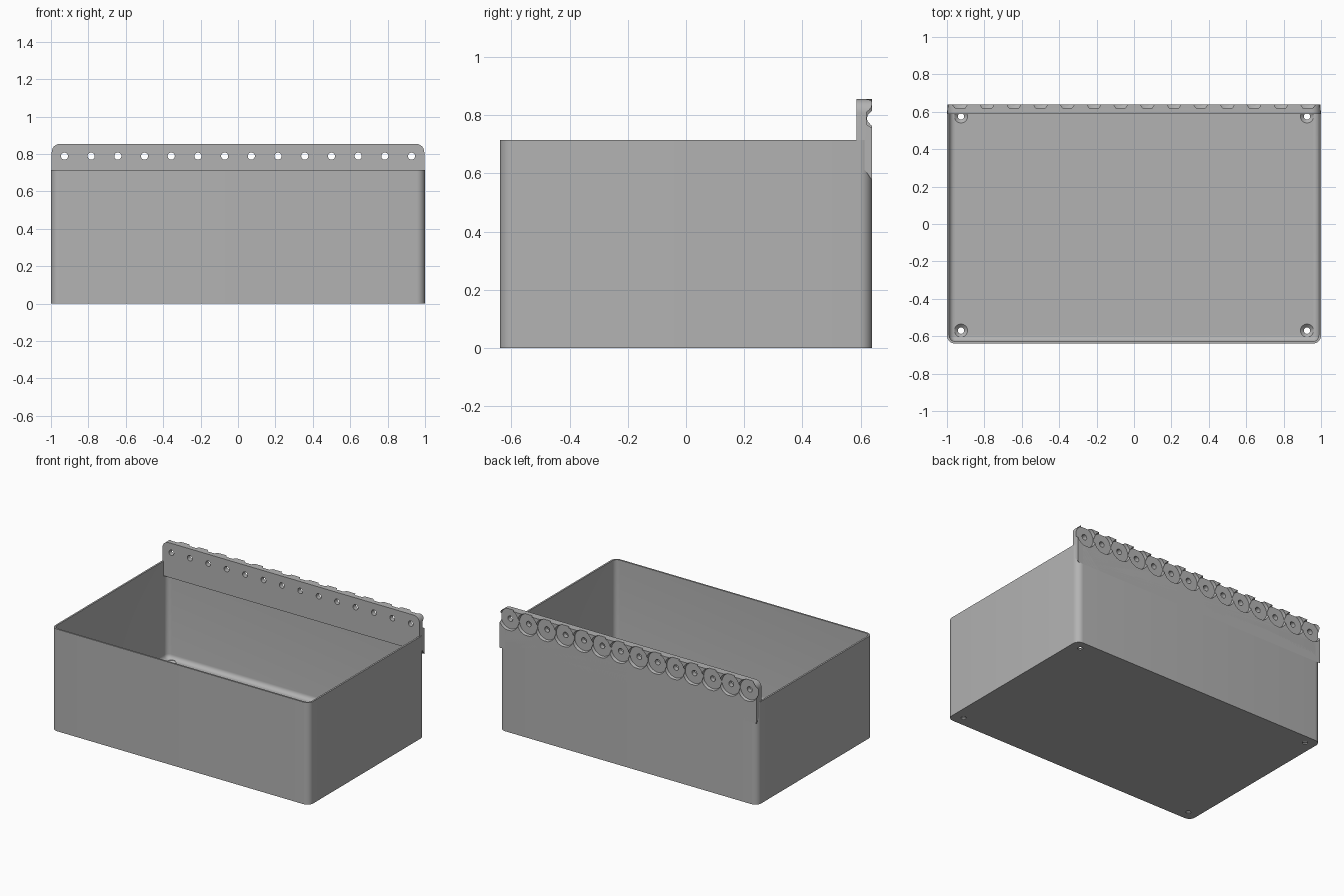
import bpy, bmesh, math
from mathutils import Matrix

if "Cube" in bpy.data.objects:
    bpy.data.objects.remove(bpy.data.objects["Cube"], do_unlink=True)

HX, HY, HEIGHT = 1.0, 0.64, 0.715
CORNER, WALL, FLOOR, FILLET = 0.045, 0.012, 0.025, 0.03

grey = bpy.data.materials.new("grey_plastic")
grey.use_nodes = True
colour = (0.45, 0.45, 0.45, 1)
grey.diffuse_color = colour
grey.node_tree.nodes["Principled BSDF"].inputs["Base Color"].default_value = colour


def make(name, bm):
    bmesh.ops.recalc_face_normals(bm, faces=bm.faces)
    mesh = bpy.data.meshes.new(name)
    bm.to_mesh(mesh)
    bm.free()
    mesh.materials.append(grey)
    obj = bpy.data.objects.new(name, mesh)
    bpy.context.collection.objects.link(obj)
    return obj


def loft(bm, rings):
    """Join rings of points with quads and cap both ends."""
    rows = [[bm.verts.new(p) for p in ring] for ring in rings]
    n = len(rows[0])
    for a, b in zip(rows, rows[1:]):
        for i in range(n):
            j = (i + 1) % n
            bm.faces.new((a[i], a[j], b[j], b[i]))
    bm.faces.new(rows[0])
    bm.faces.new(rows[-1])


def rounded_ring(inset, z, steps=8):
    """Rounded rectangle of the bin outline, moved inward."""
    r = CORNER - inset
    points = []
    for k, (sx, sy) in enumerate(((1, 1), (-1, 1), (-1, -1), (1, -1))):
        for s in range(steps + 1):
            a = math.pi / 2 * (k + s / steps)
            points.append((sx * (HX - CORNER) + r * math.cos(a),
                           sy * (HY - CORNER) + r * math.sin(a), z))
    return points


def drill(obj, profile, matrix):
    """Subtract a turned shape given as (radius, height) pairs."""
    bm = bmesh.new()
    n = 40
    loft(bm, [[(r * math.cos(math.tau * i / n), r * math.sin(math.tau * i / n), h)
               for i in range(n)] for r, h in profile])
    bm.transform(matrix)
    cutter = make("cutter", bm)
    cutter.hide_render = True
    mod = obj.modifiers.new("drill", "BOOLEAN")
    mod.operation, mod.solver, mod.object = "DIFFERENCE", "EXACT", cutter
    graph = bpy.context.evaluated_depsgraph_get()
    mesh = bpy.data.meshes.new_from_object(obj.evaluated_get(graph))
    obj.modifiers.clear()
    obj.data = mesh
    bpy.data.objects.remove(cutter, do_unlink=True)


# Open bin with rounded corners and a filleted floor
rings = [rounded_ring(0, 0), rounded_ring(0, HEIGHT), rounded_ring(WALL, HEIGHT)]
for s in range(7):
    a = math.pi / 2 * s / 6
    rings.append(rounded_ring(WALL + FILLET * (1 - math.cos(a)),
                              FLOOR + FILLET * (1 - math.sin(a))))
bm = bmesh.new()
loft(bm, rings)
bin_body = make("bin_body", bm)

# Countersunk screw holes in the floor
screw = [(0.017, -0.02), (0.017, 0.008), (0.035, FLOOR), (0.035, 0.06)]
for x in (-0.925, 0.925):
    for y in (-0.57, 0.575):
        drill(bin_body, screw, Matrix.Translation((x, y, 0)))

# Mounting rail along the back, with a sloped underside and rounded top ends
TOP, END = 0.855, 0.996
section = [(0.587, 0.612), (0.587, TOP), (HY, TOP), (HY, 0.575), (0.615, 0.612)]
bm = bmesh.new()
loft(bm, [[(x, y, z) for y, z in section] for x in (-END, END)])
ends = [e for e in bm.edges
        if all(v.co.z > TOP - 0.001 for v in e.verts)
        and abs(e.verts[0].co.x - e.verts[1].co.x) < 0.001]
bmesh.ops.bevel(bm, geom=ends, offset=0.045, segments=8, profile=0.5, affect="EDGES")
mounting_rail = make("mounting_rail", bm)

# Row of round pockets with a through hole in each
pocket = [(0.019, -0.1), (0.019, -0.02), (0.071, -0.02), (0.076, 0), (0.0763, 0.01)]
COUNT, FIRST = 14, 0.928
for i in range(COUNT):
    x = -FIRST + 2 * FIRST * i / (COUNT - 1)
    place = Matrix.Translation((x, HY, 0.789)) @ Matrix.Rotation(-math.pi / 2, 4, "X")
    drill(mounting_rail, pocket, place)

for obj in (bin_body, mounting_rail):
    bpy.ops.object.select_all(action="DESELECT")
    obj.select_set(True)
    bpy.context.view_layer.objects.active = obj
    bpy.ops.object.shade_smooth_by_angle(angle=math.radians(30))
